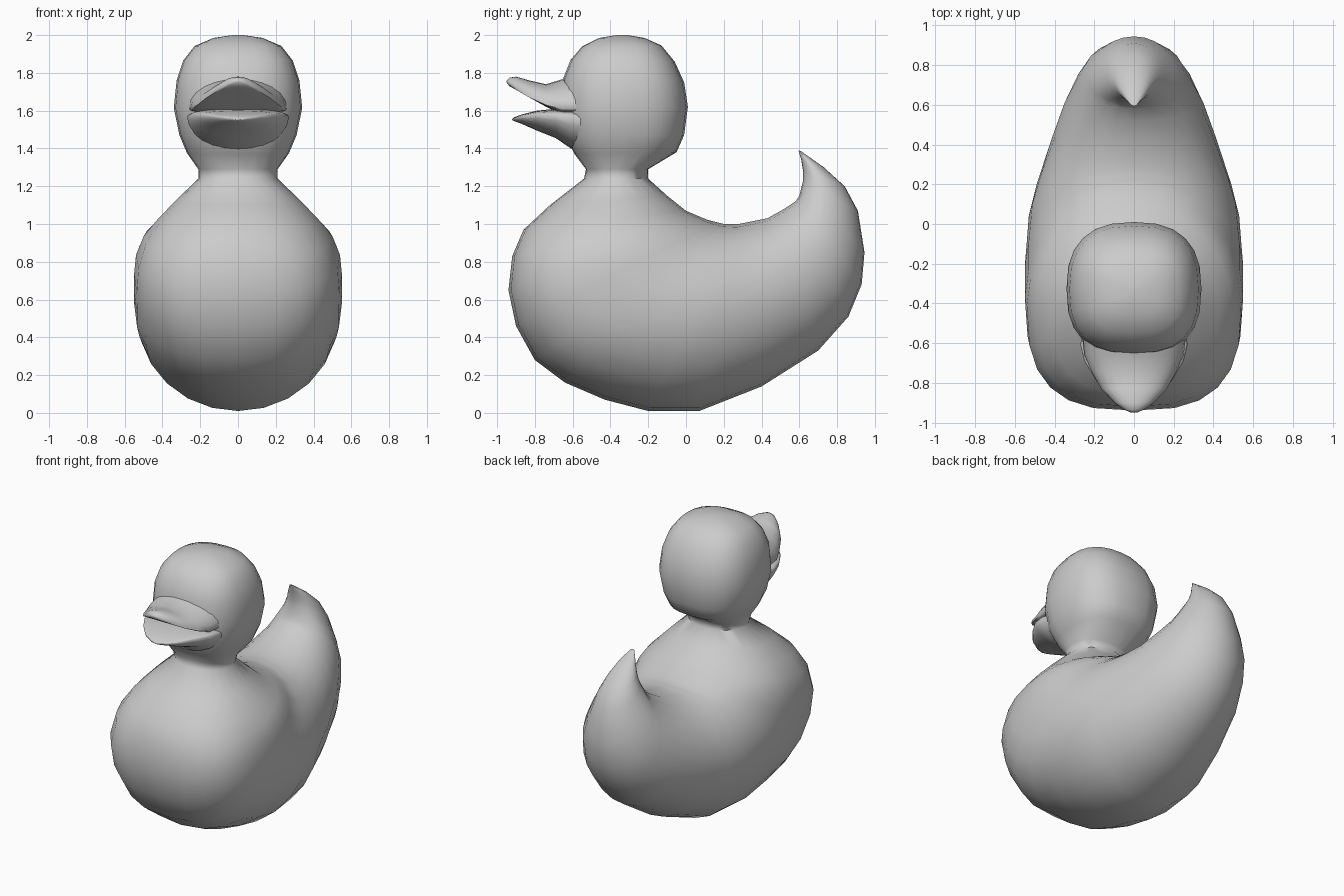
import bpy, bmesh, math
from mathutils import Vector

if "Cube" in bpy.data.objects:
    bpy.data.objects.remove(bpy.data.objects["Cube"])

SEGMENTS = 24
grey = bpy.data.materials.new("plain grey")
grey.use_nodes = True
grey.diffuse_color = (0.6, 0.6, 0.6, 1)
grey.node_tree.nodes["Principled BSDF"].inputs["Base Color"].default_value = (0.6, 0.6, 0.6, 1)


def loft(name, rings):
    """Skin a row of closed rings and close both ends."""
    bm = bmesh.new()
    loops = [[bm.verts.new(p) for p in ring] for ring in rings]
    for a, b in zip(loops, loops[1:]):
        for i in range(len(a)):
            j = (i + 1) % len(a)
            bm.faces.new((a[i], a[j], b[j], b[i]))
    for end in (loops[0], loops[-1]):
        bm.faces.new(end)
    bmesh.ops.recalc_face_normals(bm, faces=bm.faces)
    mesh = bpy.data.meshes.new(name)
    bm.to_mesh(mesh)
    bm.free()
    mesh.materials.append(grey)
    obj = bpy.data.objects.new(name, mesh)
    bpy.context.collection.objects.link(obj)
    bpy.ops.object.select_all(action='DESELECT')
    obj.select_set(True)
    bpy.context.view_layer.objects.active = obj
    bpy.ops.object.shade_smooth_by_angle(angle=math.radians(60))
    return obj


def power(v, n):
    return math.copysign(abs(v) ** (2 / n), v)


def span_ring(fy, fz, by, bz, w, n_front, n_back):
    """Rounded ring between a front/belly point and a back point."""
    front, back = Vector((0, fy, fz)), Vector((0, by, bz))
    mid, half = (front + back) / 2, (front - back) / 2
    ring = []
    for i in range(SEGMENTS):
        a = math.tau * i / SEGMENTS
        n = n_front if math.cos(a) > 0 else n_back
        p = mid + half * power(math.cos(a), n)
        p.x = w * power(math.sin(a), n)
        ring.append(p)
    return ring


def bill_ring(y, w, top, edge, bottom):
    ring = []
    for i in range(SEGMENTS):
        a = math.tau * i / SEGMENTS
        s = math.sin(a)
        z = edge + (top - edge if s > 0 else bottom - edge) * abs(s)
        ring.append(Vector((w * math.cos(a), y, z)))
    return ring


# Head, from crown to neck: front y, front z, back y, back z, half width
head = [
    (-.37, 2.0, -.31, 2.0, .03),
    (-.46, 1.985, -.22, 1.985, .13),
    (-.55, 1.94, -.13, 1.945, .23),
    (-.61, 1.87, -.06, 1.86, .29),
    (-.65, 1.77, -.01, 1.75, .325),
    (-.66, 1.61, .01, 1.62, .34),
    (-.64, 1.47, -.01, 1.47, .31),
    (-.59, 1.37, -.05, 1.38, .27),
    (-.53, 1.29, -.2, 1.29, .21),
]
# Body, fanning from the neck around the saddle to the tail tip
torso = [
    (-.54, 1.24, -.2, 1.24, .21, 2),
    (-.72, 1.10, -.1, 1.15, .33, 2.2),
    (-.86, .97, 0, 1.07, .43, 2.4),
    (-.92, .83, .07, 1.04, .5, 2.7),
    (-.94, .65, .12, 1.02, .54, 2.8),
    (-.9, .46, .16, 1.01, .55, 2.7),
    (-.8, .28, .2, 1.0, .55, 2.5),
    (-.64, .16, .22, 1.0, .55, 2.3),
    (-.43, .07, .25, 1.0, .54, 2.1),
    (-.2, .01, .28, 1.0, .53, 2),
    (.07, .01, .33, 1.01, .49, 2),
    (.4, .14, .43, 1.03, .42, 2),
    (.7, .33, .52, 1.08, .35, 2),
    (.86, .51, .58, 1.12, .29, 2),
    (.93, .68, .6, 1.15, .25, 2),
    (.945, .85, .61, 1.19, .2, 2),
    (.91, 1.07, .62, 1.23, .14, 2),
    (.84, 1.2, .62, 1.28, .1, 2),
    (.73, 1.3, .61, 1.34, .06, 2),
    (.61, 1.385, .595, 1.39, .015, 2),
]
rings = [span_ring(*r, 2.6, 2.5) for r in head]
rings += [span_ring(*r, 2) for r in torso]
loft("body_and_head", rings)

# Bill halves, from face to tip: y, half width, top, edge, bottom
upper = [
    (-.5, .27, 1.80, 1.61, 1.57),
    (-.66, .25, 1.765, 1.61, 1.58),
    (-.74, .215, 1.74, 1.63, 1.62),
    (-.83, .165, 1.76, 1.67, 1.67),
    (-.9, .1, 1.78, 1.71, 1.71),
    (-.935, .05, 1.775, 1.74, 1.73),
    (-.95, .015, 1.76, 1.755, 1.75),
]
lower = [
    (-.45, .25, 1.61, 1.54, 1.34),
    (-.61, .27, 1.61, 1.57, 1.40),
    (-.69, .25, 1.61, 1.58, 1.455),
    (-.79, .19, 1.60, 1.58, 1.495),
    (-.87, .12, 1.58, 1.57, 1.53),
    (-.91, .05, 1.565, 1.56, 1.545),
    (-.92, .01, 1.555, 1.553, 1.55),
]
loft("upper_bill", [bill_ring(*r) for r in upper])
loft("lower_bill", [bill_ring(*r) for r in lower])
